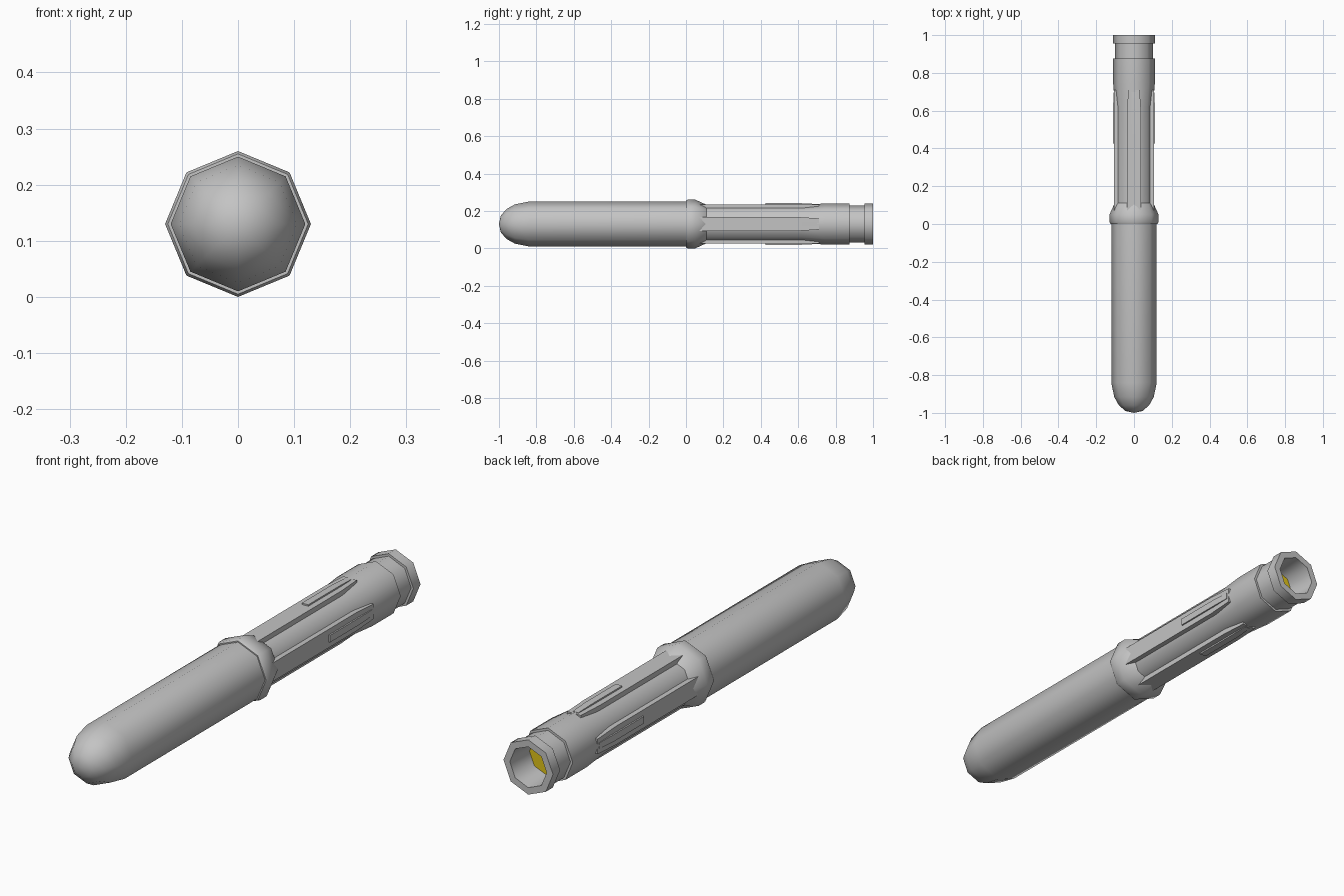
import bpy
import bmesh
from math import sin, cos, pi, radians
from mathutils import Matrix, Vector

AXIS_Z = 0.13
SIDES = 8

cube = bpy.data.objects.get("Cube")
if cube:
    bpy.data.objects.remove(cube, do_unlink=True)


def material(name, rgb):
    mat = bpy.data.materials.new(name)
    mat.use_nodes = True
    mat.diffuse_color = (*rgb, 1)
    mat.node_tree.nodes["Principled BSDF"].inputs["Base Color"].default_value = (*rgb, 1)
    return mat


grey = material("grey metal", (0.55, 0.55, 0.55))
yellow = material("yellow lens", (0.75, 0.55, 0.01))


def finish(name, bm, mat, angle):
    bmesh.ops.recalc_face_normals(bm, faces=bm.faces)
    mesh = bpy.data.meshes.new(name)
    bm.to_mesh(mesh)
    bm.free()
    mesh.materials.append(mat)
    obj = bpy.data.objects.new(name, mesh)
    bpy.context.collection.objects.link(obj)
    bpy.ops.object.select_all(action="DESELECT")
    obj.select_set(True)
    bpy.context.view_layer.objects.active = obj
    bpy.ops.object.shade_smooth_by_angle(angle=radians(angle))
    return obj


def lathe(name, profile, mat=grey, angle=50):
    """Octagonal turned part along y from (y, radius) pairs; radius 0 closes an end."""
    bm = bmesh.new()
    rings = []
    for y, r in profile:
        count = SIDES if r else 1
        rings.append([bm.verts.new((r * sin(2 * pi * i / SIDES), y,
                                    AXIS_Z + r * cos(2 * pi * i / SIDES)))
                      for i in range(count)])
    for a, b in zip(rings, rings[1:]):
        for i in range(SIDES):
            j = (i + 1) % SIDES
            if len(a) == 1:
                bm.faces.new((a[0], b[i], b[j]))
            elif len(b) == 1:
                bm.faces.new((a[i], a[j], b[0]))
            else:
                bm.faces.new((a[i], a[j], b[j], b[i]))
    return finish(name, bm, mat, angle)


def rail(name, sections, base, turn):
    """Raised strip along y from (y, half width, top radius), turned about the axis."""
    bm = bmesh.new()
    rings = [[bm.verts.new(p) for p in ((-w, y, base), (w, y, base), (w, y, top), (-w, y, top))]
             for y, w, top in sections]
    for a, b in zip(rings, rings[1:]):
        for i in range(4):
            j = (i + 1) % 4
            bm.faces.new((a[i], a[j], b[j], b[i]))
    bm.faces.new(rings[0])
    bm.faces.new(rings[-1])
    spin = Matrix.Translation(Vector((0, 0, AXIS_Z))) @ Matrix.Rotation(turn, 4, "Y")
    bm.transform(spin)
    return finish(name, bm, grey, 30)


# Long rounded body
lathe("rounded_body", [(-1, 0), (-0.99, 0.045), (-0.96, 0.08), (-0.915, 0.105),
                       (-0.84, 0.12), (0.02, 0.12)])

# Flared collar between body and grip
lathe("collar", [(0, 0.118), (0, 0.125), (0.01, 0.13), (0.05, 0.13),
                 (0.105, 0.105), (0.12, 0.09)], angle=46)

# Grip core, flare and stepped socket with a hollow end
lathe("grip_and_socket", [(0.05, 0.1), (0.62, 0.1), (0.74, 0.11), (0.875, 0.11),
                          (0.875, 0.1), (0.955, 0.1), (0.955, 0.11), (1, 0.11),
                          (1, 0.082), (0.885, 0.075)])

# Lens at the bottom of the socket
lathe("lens", [(0.885, 0), (0.885, 0.076)], yellow)

# Four raised rails, each with a small plate on it
for i, side in enumerate(("top", "left", "bottom", "right")):
    turn = i * pi / 2
    rail(f"grip_rail_{side}", [(0.07, 0.037, 0.105), (0.6, 0.037, 0.105),
                               (0.71, 0.03, 0.105)], 0.07, turn)
    rail(f"rail_plate_{side}", [(0.425, 0.014, 0.111), (0.62, 0.014, 0.111),
                                (0.7, 0.012, 0.107)], 0.1, turn)
